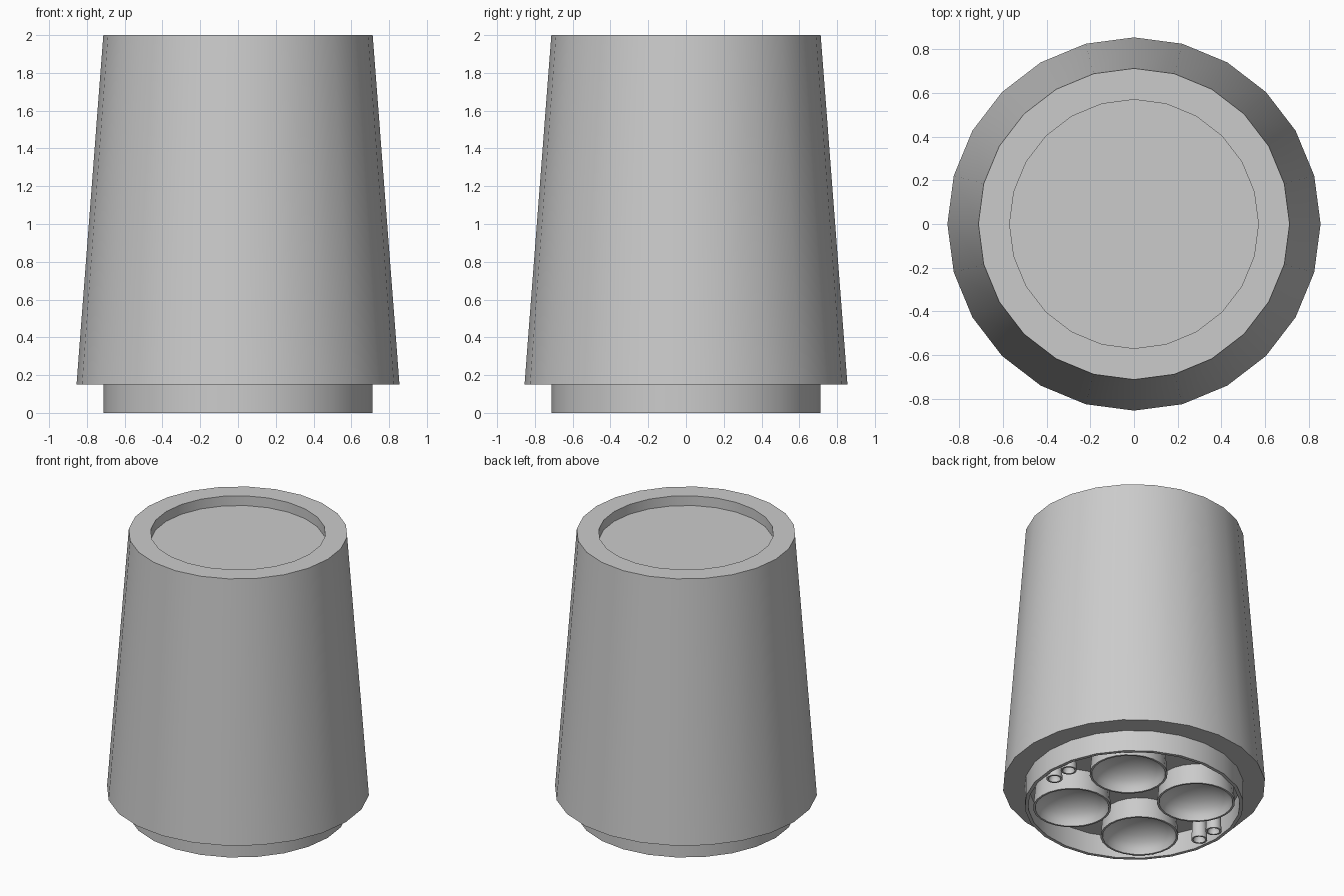
import bpy, bmesh, math

if "Cube" in bpy.data.objects:
    bpy.data.objects.remove(bpy.data.objects["Cube"])


def lathe(name, profile, segments=24, location=(0, 0, 0)):
    """Revolve (radius, z) points about z; radius 0 closes to a pole."""
    bm = bmesh.new()
    rings = []
    for r, z in profile:
        if r == 0:
            rings.append([bm.verts.new((0, 0, z))] * segments)
        else:
            rings.append([bm.verts.new((r * math.cos(2 * math.pi * i / segments),
                                        r * math.sin(2 * math.pi * i / segments), z))
                          for i in range(segments)])
    for a, b in zip(rings, rings[1:]):
        for i in range(segments):
            j = (i + 1) % segments
            bm.faces.new(list(dict.fromkeys((a[i], a[j], b[j], b[i]))))
    bmesh.ops.recalc_face_normals(bm, faces=bm.faces)
    mesh = bpy.data.meshes.new(name)
    bm.to_mesh(mesh)
    bm.free()
    obj = bpy.data.objects.new(name, mesh)
    obj.location = location
    bpy.context.collection.objects.link(obj)
    bpy.ops.object.select_all(action='DESELECT')
    obj.select_set(True)
    bpy.context.view_layer.objects.active = obj
    bpy.ops.object.shade_smooth_by_angle(angle=math.radians(30))
    return obj


FLOOR = 0.15

# Tapered body with recessed top, overhanging skirt and hollow base collar
lathe("tapered_body", [
    (0, FLOOR), (0.69, FLOOR), (0.69, 0), (0.713, 0), (0.713, FLOOR),
    (0.855, FLOOR), (0.713, 2), (0.57, 2), (0.57, 1.93), (0, 1.93)])


def cup(name, x, y, r_rim, r_root, r_in, depth, steps=6):
    """Open-bottomed cup with a domed inside, hanging from the base floor."""
    dome = [(r_in * math.cos(t), depth * math.sin(t))
            for t in (math.pi / 2 * k / steps for k in range(steps))]
    lathe(name, [(r_root, FLOOR), (r_rim, 0)] + dome + [(0, depth)],
          location=(x, y, 0))


# Four large nozzles and two pairs of small ones under the base
for sx in (-1, 1):
    for sy in (-1, 1):
        tag = ("right" if sx > 0 else "left") + ("_back" if sy > 0 else "_front")
        cup("large_nozzle_" + tag, sx * 0.286, sy * 0.286, 0.254, 0.24, 0.24, 0.145)
        cup("small_nozzle_" + tag, sx * 0.615, sy * 0.072, 0.052, 0.045, 0.04, 0.06)
